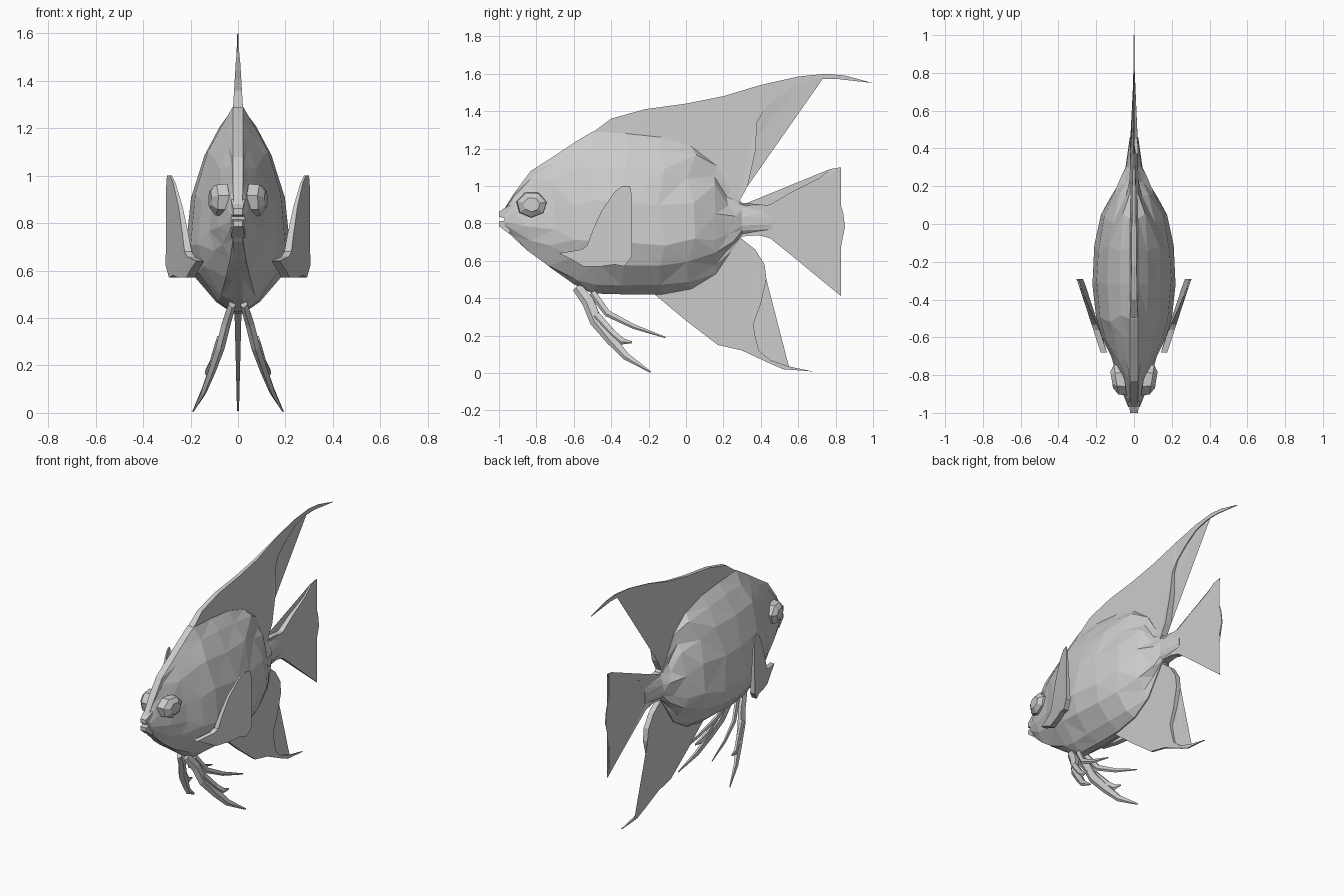
import bpy, bmesh, math, random
from mathutils import Vector

if "Cube" in bpy.data.objects:
    bpy.data.objects.remove(bpy.data.objects["Cube"])

random.seed(4)
grey = bpy.data.materials.new("light_grey")
grey.diffuse_color = (0.6, 0.6, 0.6, 1)
grey.use_nodes = True
grey.node_tree.nodes["Principled BSDF"].inputs["Base Color"].default_value = grey.diffuse_color


def finish(bm, name):
    bmesh.ops.recalc_face_normals(bm, faces=bm.faces)
    me = bpy.data.meshes.new(name)
    bm.to_mesh(me)
    bm.free()
    ob = bpy.data.objects.new(name, me)
    me.materials.append(grey)
    bpy.context.collection.objects.link(ob)
    return ob


def mirror(ob):
    ob.modifiers.new("mirror", 'MIRROR')
    return ob


def loft(rings, name):
    """Skin a list of closed rings and cap both ends."""
    bm = bmesh.new()
    vs = [[bm.verts.new(p) for p in r] for r in rings]
    n = len(vs[0])
    for a, b in zip(vs, vs[1:]):
        for i in range(n):
            j = (i + 1) % n
            bm.faces.new((a[i], a[j], b[j], b[i]))
    bm.faces.new(vs[0])
    bm.faces.new(vs[-1])
    bmesh.ops.triangulate(bm, faces=bm.faces)
    return finish(bm, name)


def fin(outline, name, thick, centre=lambda y, z: 0.0):
    """Thin plate from a side outline of (y, z); thick(y, z) is the half thickness."""
    bm = bmesh.new()
    sides = []
    for s in (1, -1):
        sides.append([bm.verts.new((centre(y, z) + s * thick(y, z), y, z)) for y, z in outline])
    n = len(outline)
    for i in range(n):
        j = (i + 1) % n
        bm.faces.new((sides[0][i], sides[0][j], sides[1][j], sides[1][i]))
    caps = [bm.faces.new(s) for s in sides]
    bmesh.ops.triangulate(bm, faces=caps)
    return finish(bm, name)


def tube(path, name, sides=5):
    """Tapered limb along points (x, y, z, radius), flattened across x."""
    rings = []
    for i, p in enumerate(path):
        a, b = path[max(i - 1, 0)], path[min(i + 1, len(path) - 1)]
        d = (Vector(b[:3]) - Vector(a[:3])).normalized()
        u = d.cross(Vector((1, 0, 0))).normalized()
        v = d.cross(u)
        ring = []
        for k in range(sides):
            t = 2 * math.pi * k / sides
            ring.append(Vector(p[:3]) + p[3] * (math.cos(t) * u + 0.55 * math.sin(t) * v))
        rings.append(ring)
    return loft(rings, name)


# Body: stations (y, bottom, top, half width) with one shared cross-section
stations = [
    (-0.97, 0.77, 0.88, 0.03), (-0.92, 0.72, 0.96, 0.05), (-0.83, 0.645, 1.08, 0.078),
    (-0.72, 0.56, 1.15, 0.12), (-0.6, 0.475, 1.23, 0.17), (-0.5, 0.425, 1.29, 0.2),
    (-0.32, 0.42, 1.28, 0.22), (-0.13, 0.42, 1.26, 0.21), (0.03, 0.45, 1.21, 0.175),
    (0.16, 0.53, 1.11, 0.12), (0.24, 0.65, 0.98, 0.07), (0.3, 0.73, 0.91, 0.045),
    (0.46, 0.74, 0.895, 0.022)]
section = [(0, .12), (.05, .42), (.18, .84), (.33, 1), (.58, .9), (.79, .64), (.93, .34), (1, .12)]
rings = []
for i, (y, zb, zt, w) in enumerate(stations):
    right = []
    for k, (h, f) in enumerate(section):
        inner = 0 < k < 7 and 1 < i < 11
        dy = random.uniform(-.025, .025) if inner else 0
        dz = random.uniform(-.02, .02) if inner else 0
        x = w * f if 0 < k < 7 else min(w * 0.6, 0.022)
        right.append((x, y + dy, zb + (zt - zb) * h + dz))
    rings.append(right + [(-x, y, z) for x, y, z in reversed(right)])
loft(rings, "body")


# Lips
def lip(name, y0, z0, z1, tip0, tip1):
    loft([[(-w, y, a), (w, y, a), (w, y, b), (-w, y, b)]
          for y, w, a, b in ((y0, .03, z0, z1), (-1.0, .02, tip0, tip1))], name)


lip("upper_lip", -0.94, 0.82, 0.9, 0.835, 0.862)
lip("lower_lip", -0.94, 0.74, 0.82, 0.785, 0.81)

# Dorsal, anal and tail fins
fin([(-.52, 1.27), (-.4, 1.36), (-.22, 1.41), (0, 1.44), (.2, 1.48), (.4, 1.54), (.6, 1.585),
     (.75, 1.6), (.85, 1.59), (1, 1.55), (.8, 1.573), (.7, 1.57), (.6, 1.545), (.5, 1.48),
     (.42, 1.41), (.38, 1.34), (.37, 1.18), (.33, 1.0), (.27, .89), (.15, .95), (0, 1.1),
     (-.3, 1.2)], "dorsal_fin",
    lambda y, z: max(.003, min(.022, .022 - (z - 1.27) * .06 - max(y - .2, 0) * .05)))
fin([(-.18, .43), (0, .28), (.17, .15), (.3, .12), (.45, .05), (.52, .02), (.68, .008),
     (.55, .035), (.45, .07), (.39, .12), (.37, .2), (.36, .26), (.4, .37), (.43, .5),
     (.42, .58), (.37, .66), (.27, .74), (.1, .65), (0, .5)], "anal_fin",
    lambda y, z: max(.003, min(.018, .004 + z * .025)))
fin([(.28, .89), (.45, .9), (.55, .96), (.7, 1.03), (.77, 1.09), (.83, 1.1), (.81, 1.07),
     (.81, .95), (.84, .86), (.85, .78), (.82, .68), (.81, .58), (.81, .46), (.83, .41),
     (.72, .5), (.55, .64), (.45, .72), (.38, .74), (.28, .74)], "tail_fin",
    lambda y, z: max(.003, .022 - max(y - .4, 0) * .05))

# Pectoral fins, flaring away from the body
mirror(fin([(-.68, .64), (-.56, .66), (-.53, .68), (-.5, .76), (-.45, .87), (-.38, .97),
            (-.34, 1.0), (-.3, 1.0), (-.29, .95), (-.29, .62), (-.33, .57), (-.38, .58),
            (-.45, .57), (-.55, .57), (-.6, .6)], "pectoral_fin",
           lambda y, z: .018 - max(z - .6, 0) * .035,
           lambda y, z: max(.15, .29 + .33 * (y + .29) + .03 * (z - .7))))

# Eyes: faceted bosses angled slightly forward
eye = []
for x, r in ((.05, .085), (.095, .08), (.118, .045)):
    eye.append([(x + .16 * r * math.cos(t), -.825 + r * math.cos(t), .9 + .85 * r * math.sin(t))
                for t in [math.pi * k / 3.5 + .2 for k in range(7)]])
mirror(loft(eye, "eye"))

# Trailing ventral fins with side branches
mirror(tube([(.025, -.58, .46, .03), (.05, -.52, .38, .036), (.075, -.48, .28, .036),
             (.11, -.4, .18, .03), (.145, -.32, .09, .022), (.19, -.19, .006, .005)],
            "ventral_fin"))
mirror(tube([(.08, -.48, .31, .025), (.11, -.39, .21, .022), (.13, -.34, .17, .02),
             (.135, -.29, .165, .006)], "ventral_branch"))
mirror(tube([(.03, -.5, .43, .022), (.06, -.42, .32, .02), (.09, -.28, .25, .014),
             (.115, -.11, .19, .004)], "ventral_ray"))
